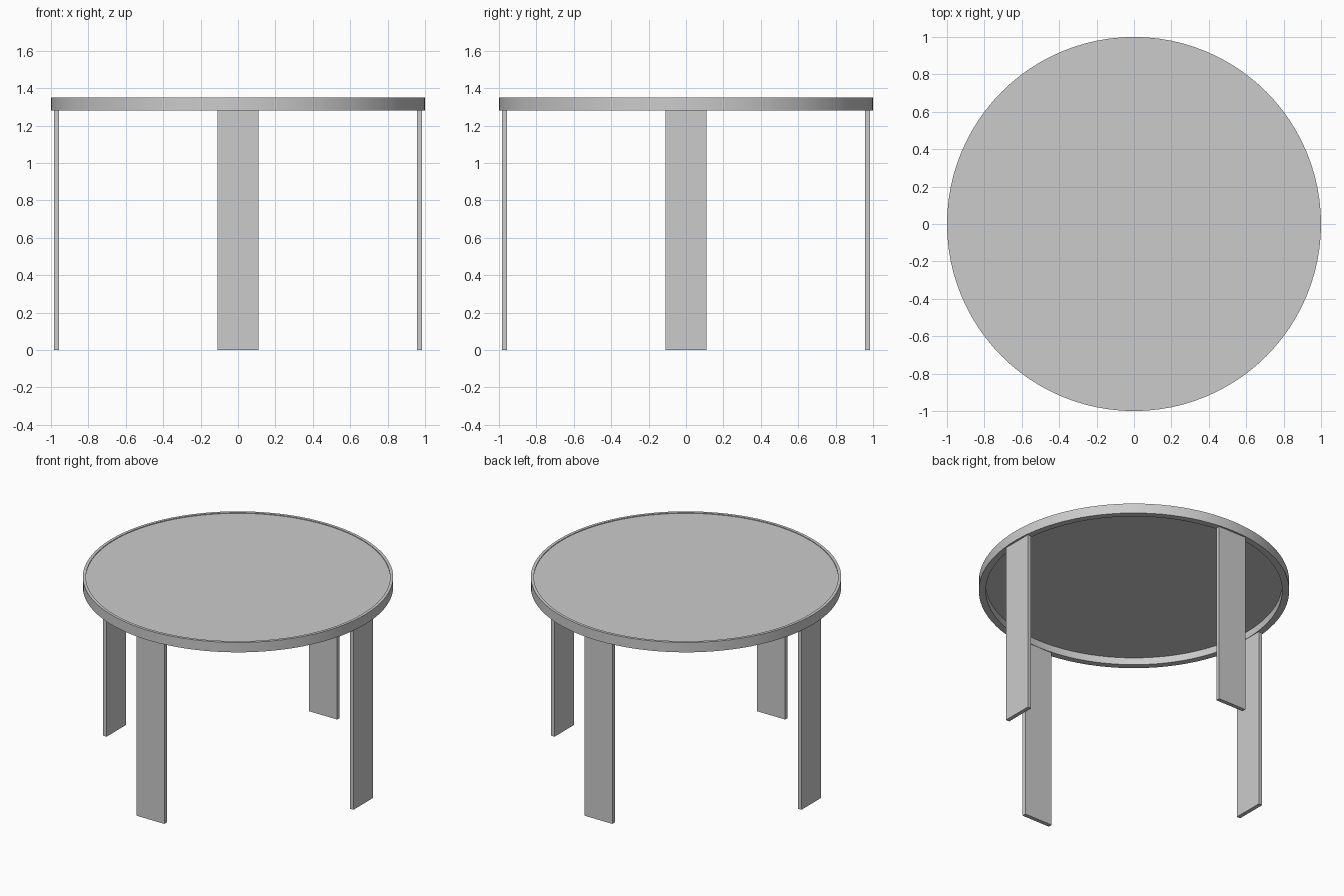
import bpy, bmesh, math

if "Cube" in bpy.data.objects:
    bpy.data.objects.remove(bpy.data.objects["Cube"])

SEG = 96
TOP, RIM_BOTTOM = 1.35, 1.28


def make_object(name, bm):
    bmesh.ops.recalc_face_normals(bm, faces=bm.faces)
    mesh = bpy.data.meshes.new(name)
    bm.to_mesh(mesh)
    bm.free()
    obj = bpy.data.objects.new(name, mesh)
    bpy.context.collection.objects.link(obj)
    return obj


def smooth(obj):
    bpy.ops.object.select_all(action='DESELECT')
    obj.select_set(True)
    bpy.context.view_layer.objects.active = obj
    bpy.ops.object.shade_smooth_by_angle(angle=math.radians(30))


def lathe_ring(name, profile):
    """Spin a closed (radius, z) profile around z."""
    bm = bmesh.new()
    rings = []
    for i in range(SEG):
        a = math.tau * i / SEG
        rings.append([bm.verts.new((r * math.cos(a), r * math.sin(a), z)) for r, z in profile])
    n = len(profile)
    for i in range(SEG):
        p, q = rings[i], rings[(i + 1) % SEG]
        for j in range(n):
            k = (j + 1) % n
            bm.faces.new((p[j], q[j], q[k], p[k]))
    obj = make_object(name, bm)
    smooth(obj)


# Rim: band with a shallow rebate that holds the top panel
lathe_ring("rim", [(1.0, RIM_BOTTOM), (1.0, TOP), (0.98, TOP),
                   (0.98, 1.33), (0.955, 1.33), (0.955, RIM_BOTTOM)])

# Top panel: thin disc sitting in the rebate, a hair below the rim
bm = bmesh.new()
bmesh.ops.create_cone(bm, cap_ends=True, segments=SEG, radius1=0.98, radius2=0.98, depth=0.015)
bmesh.ops.translate(bm, verts=bm.verts, vec=(0, 0, 1.3375))
smooth(make_object("table_top", bm))

# Four plank legs under the rim
for i, side in enumerate(("right", "back", "left", "front")):
    a = i * math.pi / 2
    bm = bmesh.new()
    bmesh.ops.create_cube(bm, size=1)
    bmesh.ops.scale(bm, verts=bm.verts, vec=(0.028, 0.22, RIM_BOTTOM))
    leg = make_object(side + "_leg", bm)
    leg.location = (0.971 * math.cos(a), 0.971 * math.sin(a), RIM_BOTTOM / 2)
    leg.rotation_euler.z = a
